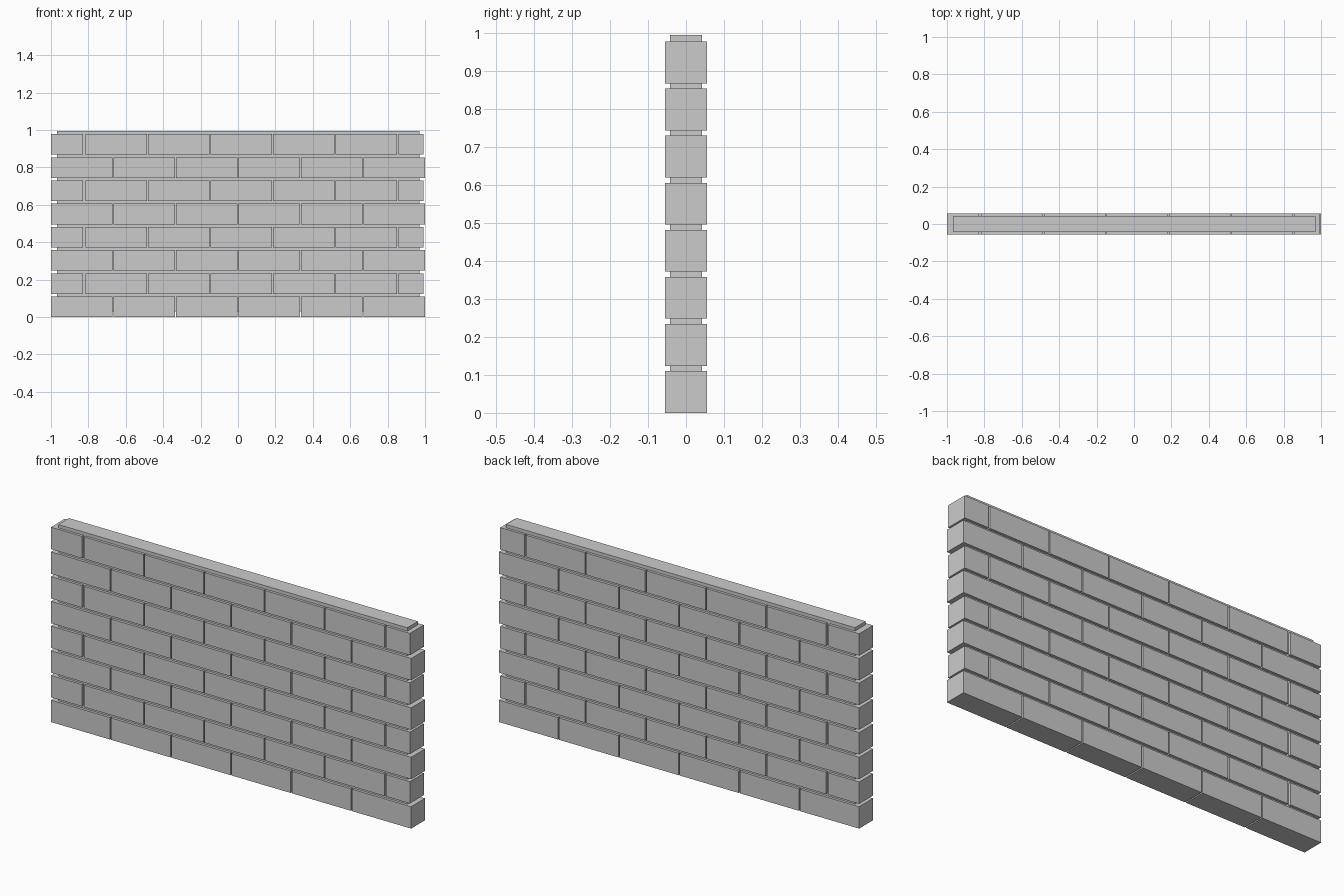
import bpy

if "Cube" in bpy.data.objects:
    bpy.data.objects.remove(bpy.data.objects["Cube"])

ROWS, ROW_PITCH, BRICK_H = 8, 0.124, 0.11
BRICK_L, PITCH, DEPTH = 0.328, 0.3344, 0.11


def box(name, x0, x1, y0, y1, z0, z1):
    bpy.ops.mesh.primitive_cube_add(
        size=1, location=((x0 + x1) / 2, (y0 + y1) / 2, (z0 + z1) / 2))
    ob = bpy.context.object
    ob.name = name
    ob.scale = (x1 - x0, y1 - y0, z1 - z0)
    bpy.ops.object.transform_apply(location=False, rotation=False, scale=True)
    return ob


# Recessed mortar core, showing in the joints and above the top course
box("mortar_core", -0.968, 0.97, -0.042, 0.042, 0.03, 0.995)

# Brick courses: whole bricks alternate with offset courses ended by cut bricks
for row in range(ROWS):
    z = row * ROW_PITCH
    if row % 2 == 0:
        spans = [(-1 + i * PITCH, -1 + i * PITCH + BRICK_L) for i in range(6)]
    else:
        spans = [(-0.815 + i * PITCH, -0.815 + i * PITCH + BRICK_L) for i in range(5)]
        spans = [(-1, -0.829)] + spans + [(0.859, 0.993)]
    for i, (x0, x1) in enumerate(spans):
        box(f"brick_row{row + 1}_{i + 1}", x0, x1, -DEPTH / 2, DEPTH / 2, z, z + BRICK_H)
